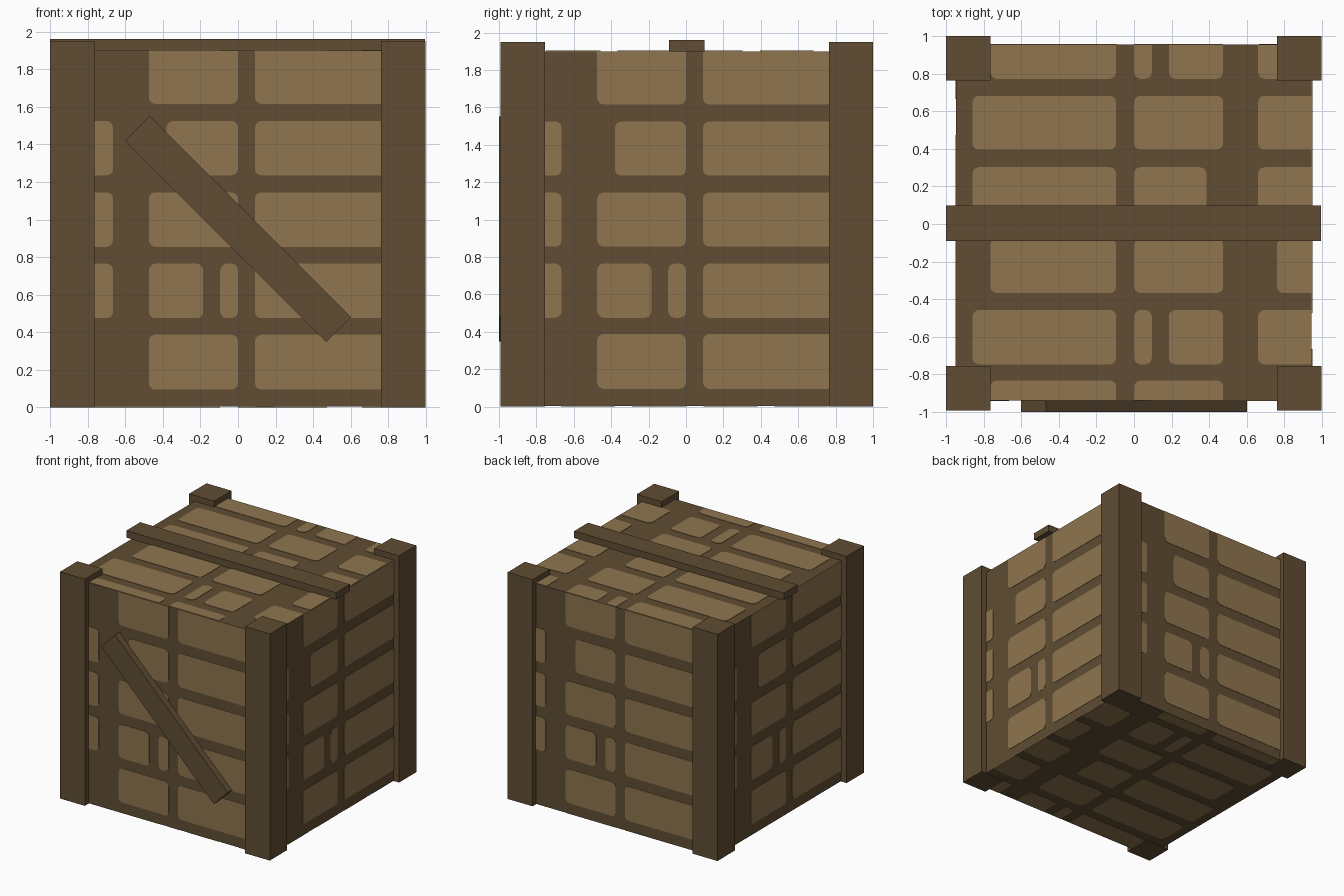
import bpy, bmesh, math
from mathutils import Vector, Matrix

if "Cube" in bpy.data.objects:
    bpy.data.objects.remove(bpy.data.objects["Cube"])


def material(name, rgb):
    m = bpy.data.materials.new(name)
    m.diffuse_color = (*rgb, 1)
    m.use_nodes = True
    m.node_tree.nodes["Principled BSDF"].inputs["Base Color"].default_value = m.diffuse_color
    return m


DARK = material("dark_wood", (0.117, 0.073, 0.033))
LIGHT = material("light_wood", (0.275, 0.178, 0.077))


def finish(name, bm, mat):
    mesh = bpy.data.meshes.new(name)
    bmesh.ops.recalc_face_normals(bm, faces=bm.faces)
    bm.to_mesh(mesh)
    bm.free()
    mesh.materials.append(mat)
    obj = bpy.data.objects.new(name, mesh)
    bpy.context.collection.objects.link(obj)
    return obj


def box(name, x, y, z, mat=DARK):
    bm = bmesh.new()
    bmesh.ops.create_cube(bm, size=1)
    lo, hi = Vector((x[0], y[0], z[0])), Vector((x[1], y[1], z[1]))
    size = hi - lo
    for v in bm.verts:
        v.co = (lo + hi) / 2 + Vector(a * b for a, b in zip(v.co, size))
    return finish(name, bm, mat)


X0, X1, Y0, Y1, Z0, Z1 = -0.948, 0.946, -0.94, 0.955, 0.004, 1.9
THICK, RADIUS = 0.003, 0.035


def rounded(rect, limits):
    """Outline of a board; corners on the edge of the wall stay square."""
    u0, u1, v0, v1 = rect
    pts = []
    for cu, cv, su, sv, start in ((u1, v1, 1, 1, 0), (u0, v1, -1, 1, 90),
                                  (u0, v0, -1, -1, 180), (u1, v0, 1, -1, 270)):
        if cu in limits or cv in limits:
            pts.append((cu, cv))
            continue
        for i in range(4):
            a = math.radians(start + 30 * i)
            pts.append((cu + RADIUS * (math.cos(a) - su),
                        cv + RADIUS * (math.sin(a) - sv)))
    return pts


def boards(name, rows, limits, origin, u_dir, v_dir):
    """Thin light boards laid on one wall of the crate."""
    origin, u_dir, v_dir = Vector(origin), Vector(u_dir), Vector(v_dir)
    normal = u_dir.cross(v_dir)
    bm = bmesh.new()
    for v0, v1, spans in rows:
        for u0, u1 in spans:
            verts = [bm.verts.new(origin + u_dir * u + v_dir * v)
                     for u, v in rounded((u0, u1, v0, v1), limits)]
            face = bm.faces.new(verts)
            out = bmesh.ops.extrude_face_region(bm, geom=[face])["geom"]
            bmesh.ops.translate(bm, vec=normal * THICK,
                                verts=[e for e in out if isinstance(e, bmesh.types.BMVert)])
    finish(name, bm, LIGHT)


# Crate body
box("crate_body", (X0, X1), (Y0, Y1), (Z0, Z1))

# Boards on the four walls
E = 0.94
RIGHT = (0.09, E)
END = (-E, -0.665)
WALL = [
    (0.095, 0.388, [(-0.475, 0.0), RIGHT]),
    (0.475, 0.765, [END, (-0.475, -0.185), (-0.095, 0.0), RIGHT]),
    (0.855, 1.145, [END, (-0.475, 0.0), RIGHT]),
    (1.235, 1.525, [END, (-0.38, 0.0), RIGHT]),
    (1.615, Z1, [(-0.475, 0.0), RIGHT]),
]
LIMITS = (-E, E, Z1)
boards("front_boards", WALL, LIMITS, (0, Y0, 0), (1, 0, 0), (0, 0, 1))
boards("right_boards", WALL, LIMITS, (X1, 0, 0), (0, 1, 0), (0, 0, 1))
boards("back_boards", WALL, LIMITS, (0, Y1, 0), (-1, 0, 0), (0, 0, 1))
boards("left_boards", WALL, LIMITS, (X0, 0, 0), (0, -1, 0), (0, 0, 1))

# Boards on the lid and the floor
L = 0.945
LONG = (-0.86, -0.095)
SHORT = (-0.765, -0.095)
MID = (0.0, 0.475)
SPLIT = [(0.0, 0.095), (0.185, 0.475)]
LID = [
    (-0.945, -0.84, [SHORT, MID, (0.76, L)]),
    (-0.755, -0.465, [LONG, *SPLIT, (0.66, L)]),
    (-0.375, -0.085, [SHORT, MID, (0.76, L)]),
    (0.005, 0.295, [LONG, (0.0, 0.385), (0.66, L)]),
    (0.388, 0.675, [LONG, MID, (0.66, L)]),
    (0.765, 0.945, [SHORT, *SPLIT, (0.66, L)]),
]
mid_y = (Y0 + Y1) / 2
boards("lid_boards", LID, (-L, L), (0, mid_y, Z1), (1, 0, 0), (0, 1, 0))
boards("floor_boards", LID, (-L, L), (0, mid_y, Z0), (1, 0, 0), (0, -1, 0))

# Corner posts
for side, x in (("left", (-1.0, -0.763)), ("right", (0.76, 0.997))):
    for end, y in (("front", (-0.992, -0.755)), ("back", (0.765, 1.0))):
        box(f"{end}_{side}_post", x, y, (0, 1.95))

# Batten across the lid
box("lid_batten", (-1.0, 0.995), (-0.09, 0.098), (Z1, 1.96))

# Diagonal brace on the front
brace = box("front_brace", (-0.758, 0.758), (-0.03, 0.03), (-0.094, 0.094))
brace.matrix_world = Matrix.Translation((0, -0.97, 0.95)) @ Matrix.Rotation(math.radians(45), 4, 'Y')
